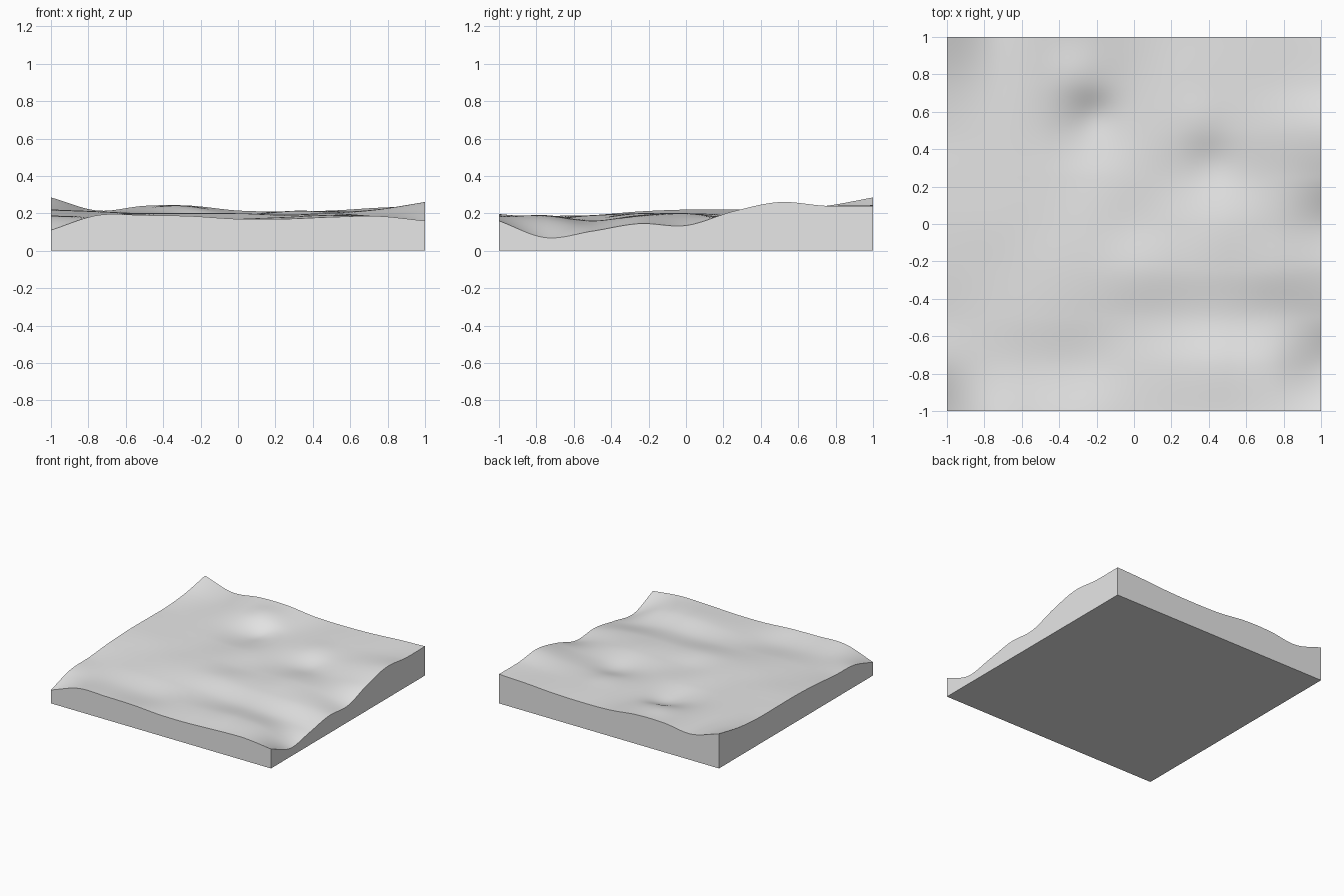
import bpy
import bmesh
from math import exp, floor, radians

cube = bpy.data.objects.get("Cube")
if cube:
    bpy.data.objects.remove(cube, do_unlink=True)

# Control heights in hundredths: rows run front to back, columns run in +x
CONTROL = [
    [11, 19, 19, 18.5, 17, 17, 18, 18.5, 16],
    [18, 18, 17, 16, 17, 18, 19, 17, 7],
    [19, 19, 19, 18, 17, 16, 16, 14, 10.5],
    [21, 20, 20, 20, 20, 19, 19, 18, 14.5],
    [22, 21, 20, 20, 18.5, 19, 20, 18, 13.5],
    [22, 21, 20, 19, 19, 18, 18, 19, 21],
    [22, 21, 20, 17, 19, 20, 20, 22, 26],
    [24, 21, 22, 22, 20, 21, 21, 22, 24],
    [28.5, 21.5, 24, 24, 21.5, 21, 21.5, 23, 24],
]
LAST = len(CONTROL) - 1

# Small mounds and hollows: x, y, radius, height
DETAILS = [
    (-0.33, 0.8, 0.13, 0.012),
    (-0.2, 0.6, 0.11, -0.018),
    (0.35, 0.56, 0.14, 0.01),
    (0.42, 0.33, 0.13, -0.015),
]


def spline(values, t):
    """Smooth curve through evenly spaced values, t from 0 to LAST."""
    i = min(int(floor(t)), LAST - 1)
    f = t - i
    b, c = values[i], values[i + 1]
    a = values[i - 1] if i > 0 else 2 * b - c
    d = values[i + 2] if i + 2 <= LAST else 2 * c - b
    bend = 2 * a - 5 * b + 4 * c - d
    return b + f / 2 * (c - a + f * (bend + f * (3 * (b - c) + d - a)))


def ground_height(x, y):
    u = min(max((x + 1) / 2 * LAST, 0), LAST)
    v = min(max((y + 1) / 2 * LAST, 0), LAST)
    z = spline([spline(row, u) for row in CONTROL], v) / 100
    for cx, cy, radius, height in DETAILS:
        z += height * exp(-((x - cx) ** 2 + (y - cy) ** 2) / radius ** 2)
    return z


# Ground surface
bm = bmesh.new()
bmesh.ops.create_grid(bm, x_segments=120, y_segments=120, size=1)
for vert in bm.verts:
    vert.co.z = ground_height(vert.co.x, vert.co.y)

# Straight side walls and flat underside
rim = [edge for edge in bm.edges if edge.is_boundary]
walls = bmesh.ops.extrude_edge_only(bm, edges=rim)["geom"]
for item in walls:
    if isinstance(item, bmesh.types.BMVert):
        item.co.z = 0
base = [e for e in walls if isinstance(e, bmesh.types.BMEdge) and e.is_boundary]
bmesh.ops.contextual_create(bm, geom=base)
bmesh.ops.recalc_face_normals(bm, faces=bm.faces)

mesh = bpy.data.meshes.new("terrain_slab")
bm.to_mesh(mesh)
bm.free()
slab = bpy.data.objects.new("terrain_slab", mesh)
bpy.context.collection.objects.link(slab)

# Plain grey material
grey = bpy.data.materials.new("light_grey")
grey.use_nodes = True
colour = (0.8, 0.8, 0.8, 1)
grey.diffuse_color = colour
for node in grey.node_tree.nodes:
    if node.type == "BSDF_PRINCIPLED":
        node.inputs["Base Color"].default_value = colour
mesh.materials.append(grey)

# Smooth ground with crisp rim
bpy.ops.object.select_all(action="DESELECT")
slab.select_set(True)
bpy.context.view_layer.objects.active = slab
bpy.ops.object.shade_smooth_by_angle(angle=radians(35))
